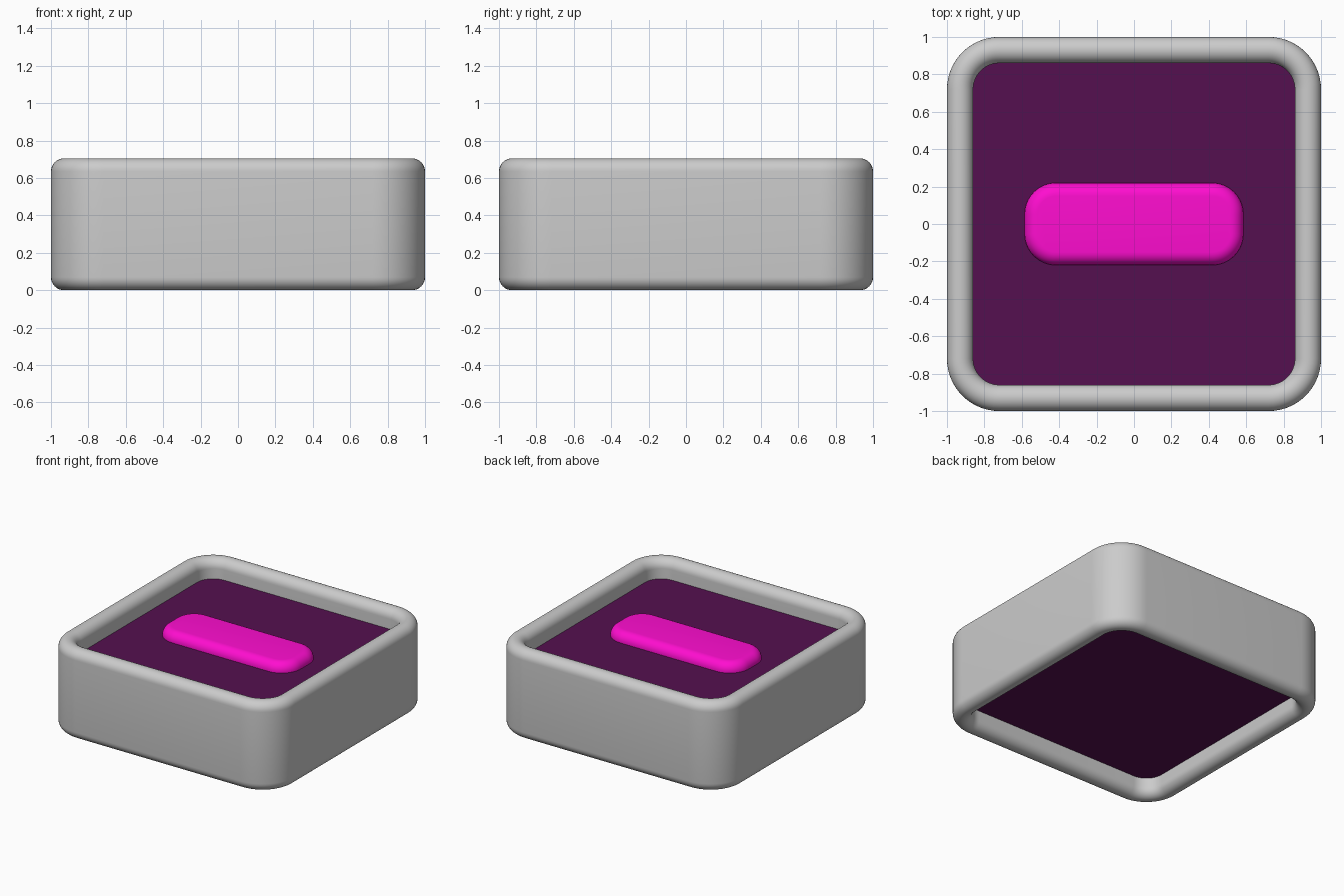
import bpy, bmesh, math

if "Cube" in bpy.data.objects:
    bpy.data.objects.remove(bpy.data.objects["Cube"])

H = 0.705      # frame height
WALL = 0.14    # frame wall thickness
R = WALL / 2   # edge rounding


def outline(hx, hy, r, n=14):
    """Rounded rectangle, counter-clockwise."""
    pts = []
    for k, (sx, sy) in enumerate([(1, 1), (-1, 1), (-1, -1), (1, -1)]):
        for i in range(n + 1):
            a = math.pi / 2 * (k + i / n)
            pts.append((sx * (hx - r) + r * math.cos(a),
                        sy * (hy - r) + r * math.sin(a)))
    return pts


def loft(name, hx, hy, r, profile, closed=False, color=None):
    """Stack inset rounded rectangles; profile is a list of (inset, z)."""
    bm = bmesh.new()
    rings = [[bm.verts.new((x, y, z)) for x, y in outline(hx - d, hy - d, r - d)]
             for d, z in profile]
    pairs = list(zip(rings, rings[1:]))
    if closed:
        pairs.append((rings[-1], rings[0]))
    for a, b in pairs:
        for i in range(len(a)):
            j = (i + 1) % len(a)
            bm.faces.new((a[i], a[j], b[j], b[i]))
    if not closed:
        bm.faces.new(rings[0][::-1])
        bm.faces.new(rings[-1])
    bmesh.ops.recalc_face_normals(bm, faces=bm.faces)
    me = bpy.data.meshes.new(name)
    bm.to_mesh(me)
    bm.free()
    ob = bpy.data.objects.new(name, me)
    bpy.context.collection.objects.link(ob)
    if color:
        mat = bpy.data.materials.new(name + "_color")
        mat.diffuse_color = (*color, 1)
        mat.use_nodes = True
        mat.node_tree.nodes["Principled BSDF"].inputs["Base Color"].default_value = mat.diffuse_color
        me.materials.append(mat)
    bpy.ops.object.select_all(action='DESELECT')
    ob.select_set(True)
    bpy.context.view_layer.objects.active = ob
    bpy.ops.object.shade_smooth_by_angle(angle=math.radians(35))
    return ob


def arc(cd, cz, r, a0, a1, n):
    return [(cd - r * math.cos(math.radians(a0 + (a1 - a0) * i / n)),
             cz + r * math.sin(math.radians(a0 + (a1 - a0) * i / n)))
            for i in range(n + 1)]


# Square frame: wall with fully rounded top and bottom rims
loft("frame", 1, 1, 0.28,
     arc(R, H - R, R, 0, 180, 16) + arc(R, R, R, 180, 360, 16), closed=True)

# Dark panel recessed from both rims, its edge buried in the wall
loft("panel", 1 - R, 1 - R, 0.28 - R, [(0, 0.145), (0, 0.555)],
     color=(0.09, 0.005, 0.08))

# Raised bar with a rounded upper edge
loft("raised_bar", 0.585, 0.22, 0.168,
     [(0, 0.50)] + arc(0.07, 0.56, 0.07, 0, 90, 8),
     color=(1.0, 0.004, 0.63))
